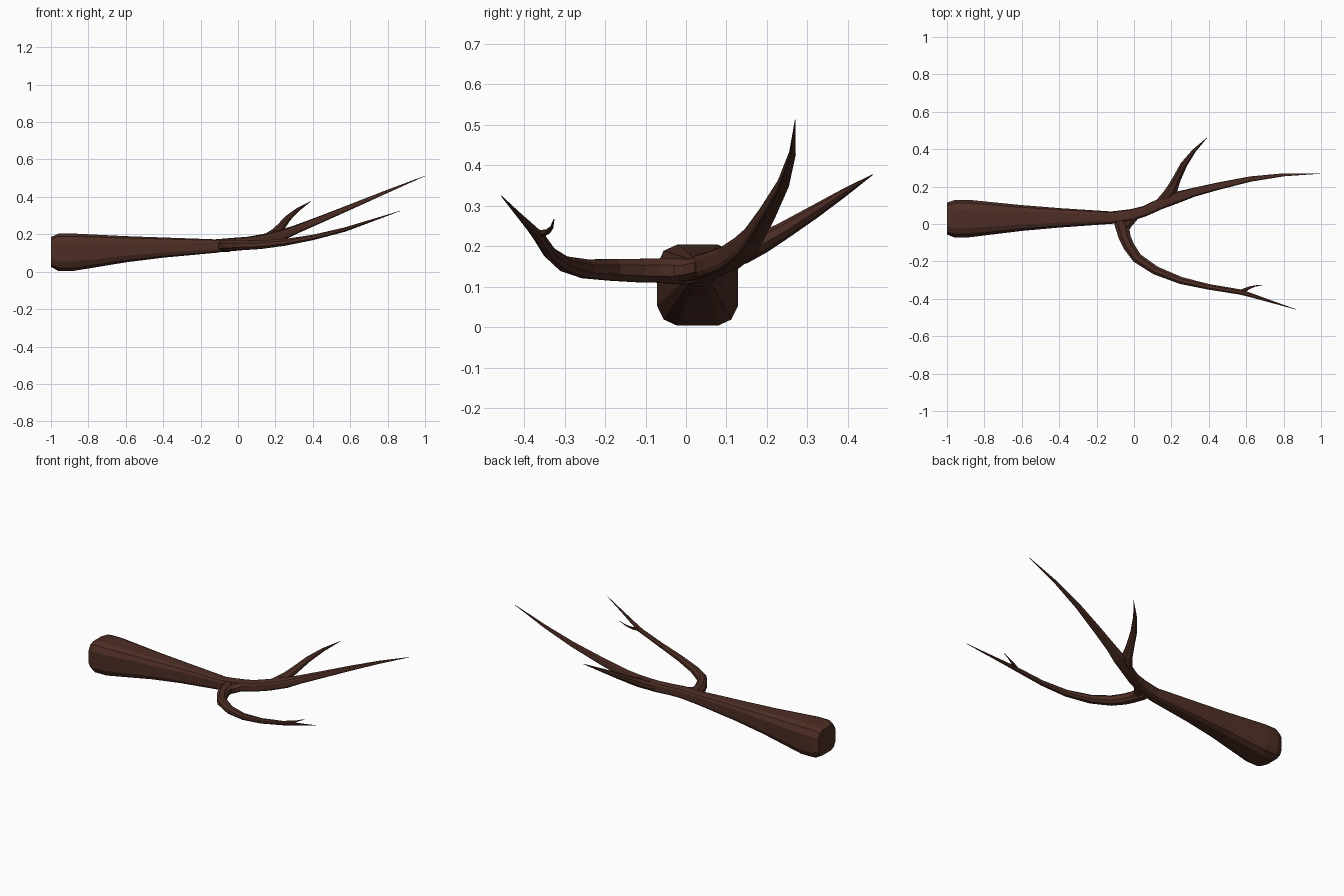
import bpy, bmesh
from mathutils import Vector

bark = bpy.data.materials.new("bark")
bark.diffuse_color = (0.075, 0.027, 0.018, 1)

# rounded-square section for the trunk, octagon for the branches
Q = [(1, -.5), (1, .5), (.85, .85), (.5, 1)]
SQUARE = [(1, -.5), (1, .5), (.83, .85), (.5, 1), (-.5, 1), (-.83, .85),
          (-1, .5), (-1, -.5), (-.83, -.85), (-.5, -1), (.5, -1), (.83, -.85)]
OCTAGON = [(1, -.45), (1, .45), (.45, 1), (-.45, 1), (-1, .45), (-1, -.45), (-.45, -1), (.45, -1)]


def limb(name, section, stations):
    """Loft a section along (x, y, z, half width, half height) stations."""
    bm = bmesh.new()
    pts = [Vector(s[:3]) for s in stations]
    rings = []
    for i, (p, s) in enumerate(zip(pts, stations)):
        t = (pts[min(i + 1, len(pts) - 1)] - pts[max(i - 1, 0)]).normalized()
        if s[0] < -0.2:
            t = Vector((1, 0, 0))
        side = Vector((0, 0, 1)).cross(t).normalized()
        up = t.cross(side)
        rings.append([bm.verts.new(p + side * a * s[3] + up * b * s[4]) for a, b in section])
    n = len(section)
    for r, q in zip(rings, rings[1:]):
        for k in range(n):
            bm.faces.new((r[k], r[(k + 1) % n], q[(k + 1) % n], q[k]))
    bm.faces.new(rings[0][::-1])
    bm.faces.new(rings[-1])
    bmesh.ops.recalc_face_normals(bm, faces=bm.faces)
    me = bpy.data.meshes.new(name)
    bm.to_mesh(me)
    bm.free()
    me.materials.append(bark)
    ob = bpy.data.objects.new(name, me)
    bpy.context.collection.objects.link(ob)
    return ob


# trunk running on into the longest branch
limb("trunk_and_main_branch", SQUARE, [
    (-1, .029, .105, .085, .08), (-.96, .028, .104, .1, .1), (-.88, .029, .104, .1, .1),
    (-.6, .032, .12, .069, .07), (-.4, .033, .129, .052, .054), (-.12, .034, .137, .033, .036),
    (-.01, .049, .15, .031, .032), (.06, .07, .157, .028, .03), (.14, .107, .171, .029, .03),
    (.24, .145, .198, .03, .027), (.31, .167, .226, .024, .022), (.44, .2, .279, .02, .018),
    (.62, .24, .354, .014, .013), (.8, .263, .43, .008, .008), (1, .27, .512, .001, .001)])

# short upper side branch
limb("upper_side_branch", OCTAGON, [
    (.12, .1, .168, .02, .02), (.165, .137, .182, .028, .025), (.203, .185, .207, .029, .024),
    (.228, .24, .238, .022, .02), (.265, .315, .284, .018, .015),
    (.32, .39, .332, .01, .009), (.39, .461, .377, .001, .001)])

# lower branch curving forward
limb("lower_branch", OCTAGON, [
    (-.085, .04, .14, .028, .028), (-.065, -.005, .138, .038, .032), (-.05, -.07, .14, .032, .03),
    (-.03, -.115, .14, .03, .029), (.016, -.182, .142, .027, .027), (.115, -.248, .144, .023, .023),
    (.25, -.302, .157, .019, .018), (.4, -.336, .183, .015, .014), (.57, -.364, .225, .014, .011),
    (.63, -.382, .245, .011, .009), (.74, -.417, .282, .006, .005), (.865, -.456, .324, .001, .001)])

# small twig on the lower branch
limb("small_twig", OCTAGON, [
    (.555, -.364, .222, .008, .007), (.59, -.355, .232, .011, .008), (.614, -.342, .236, .007, .006),
    (.645, -.332, .246, .004, .004), (.69, -.326, .266, .001, .001)])

# web filling the fork between trunk and branches
limb("fork_web", OCTAGON, [
    (-.06, -.03, .138, .03, .024), (-.04, .01, .141, .035, .027), (-.01, .045, .148, .036, .026)])
